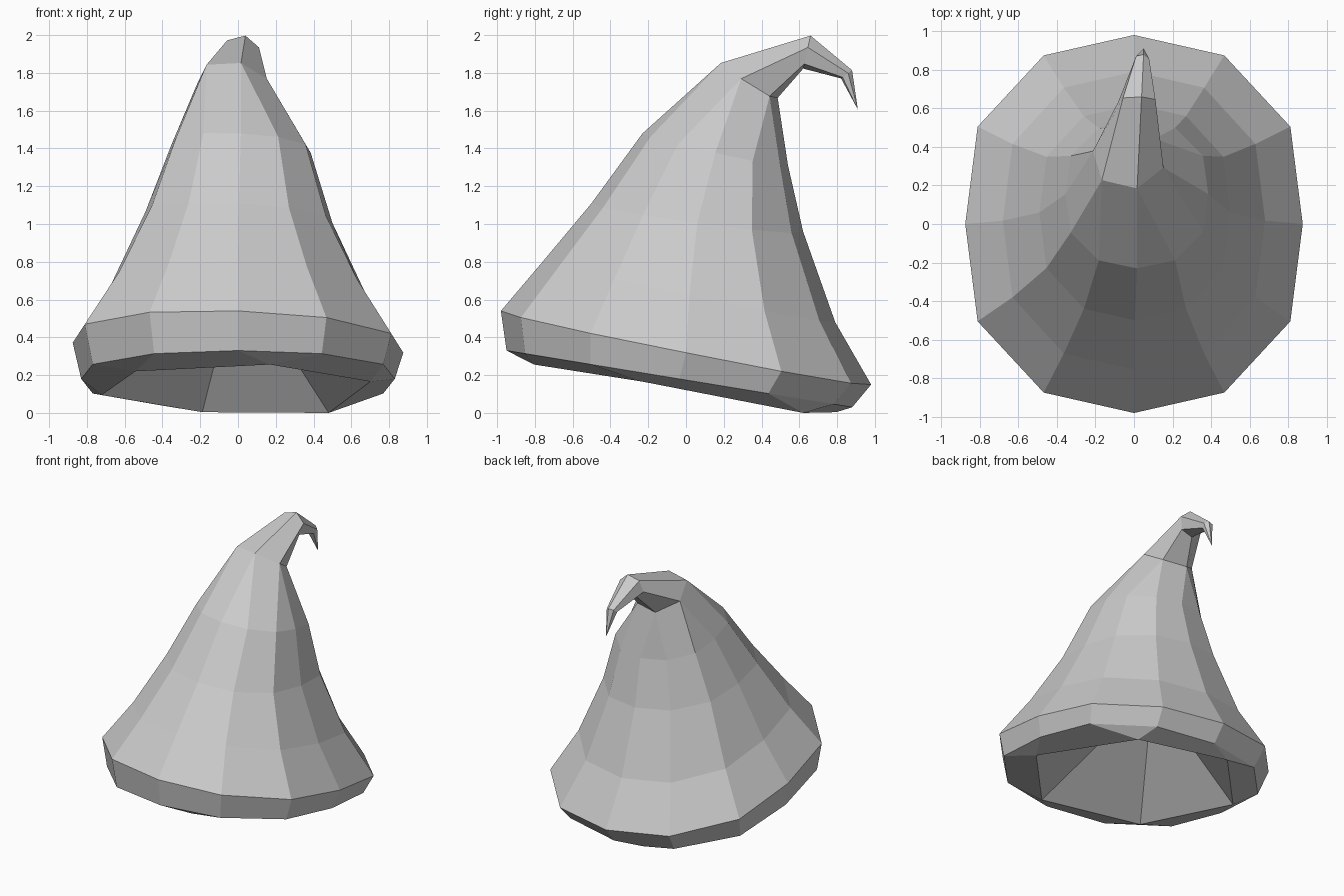
import bpy, bmesh
from math import sin, cos, radians

cube = bpy.data.objects.get("Cube")
if cube:
    bpy.data.objects.remove(cube, do_unlink=True)

grey = bpy.data.materials.new("light_grey")
grey.use_nodes = True
GREY = (0.6, 0.6, 0.6, 1)
grey.diffuse_color = GREY
grey.node_tree.nodes["Principled BSDF"].inputs["Base Color"].default_value = GREY

bm = bmesh.new()


def clamp(value):
    return max(-1, min(1, value))


def ring(sides, front, back, half_width, cx=0.0, roll=0.0):
    """Tilted ring given by the (y, z) of its front and back ends."""
    # Twelve-sided rings are slightly squared off
    start, wide, deep = (-90, 1.07, 1.03) if sides == 12 else (-76, 1, 1)
    verts = []
    for i in range(sides):
        a = radians(start + i * 360 / sides)
        x = half_width * clamp(wide * cos(a))
        t = (clamp(deep * sin(a)) + 1) / 2
        y = front[0] + (back[0] - front[0]) * t
        z = front[1] + (back[1] - front[1]) * t - roll * x
        verts.append(bm.verts.new((cx + x, y, z)))
    return verts


def bridge(a, b):
    """Join two rings; a twelve-sided ring may narrow to a six-sided one."""
    n, step = len(a), len(a) // len(b)
    for i in range(n):
        j = (i + 1) % n
        p, q = b[i // step], b[j // step]
        bm.faces.new((a[i], a[j], p) if p is q else (a[i], a[j], q, p))


def cap(a, point):
    tip = bm.verts.new(point)
    for i, v in enumerate(a):
        bm.faces.new((v, a[(i + 1) % len(a)], tip))


# Flared crown, from the rim upwards
rim_top = ring(12, (-0.98, 0.54), (0.98, 0.15), 0.875, roll=0.03)
crown = [
    rim_top,
    ring(12, (-0.755, 0.805), (0.79, 0.48), 0.68, roll=0.03),
    ring(12, (-0.50, 1.11), (0.62, 0.96), 0.495, 0.005, 0.06),
    ring(12, (-0.23, 1.48), (0.54, 1.31), 0.37, 0.015, 0.05),
    # Six-sided bent peak
    ring(6, (0.18, 1.86), (0.49, 1.66), 0.19, -0.03, 0.1),
    ring(6, (0.66, 2.00), (0.62, 1.82), 0.10, 0.015),
    ring(6, (0.88, 1.815), (0.82, 1.77), 0.04, 0.04),
]
for low, high in zip(crown, crown[1:]):
    bridge(low, high)
cap(crown[-1], (0.05, 0.91, 1.605))

# Rim band, underside and uneven six-sided hollow
rim_bottom = ring(12, (-0.95, 0.33), (0.88, 0.03), 0.83)
opening = ring(6, (-0.83, 0.26), (0.82, 0.0), 0.74, -0.01)
opening[2].co = (0.48, 0.62, 0.0)
bridge(rim_top, rim_bottom)
bridge(rim_bottom, opening)
cap(opening, (0.0, 0.2, 0.75))

bmesh.ops.recalc_face_normals(bm, faces=bm.faces[:])
mesh = bpy.data.meshes.new("pointed_hat")
bm.to_mesh(mesh)
bm.free()
mesh.materials.append(grey)
hat = bpy.data.objects.new("pointed_hat", mesh)
bpy.context.collection.objects.link(hat)
